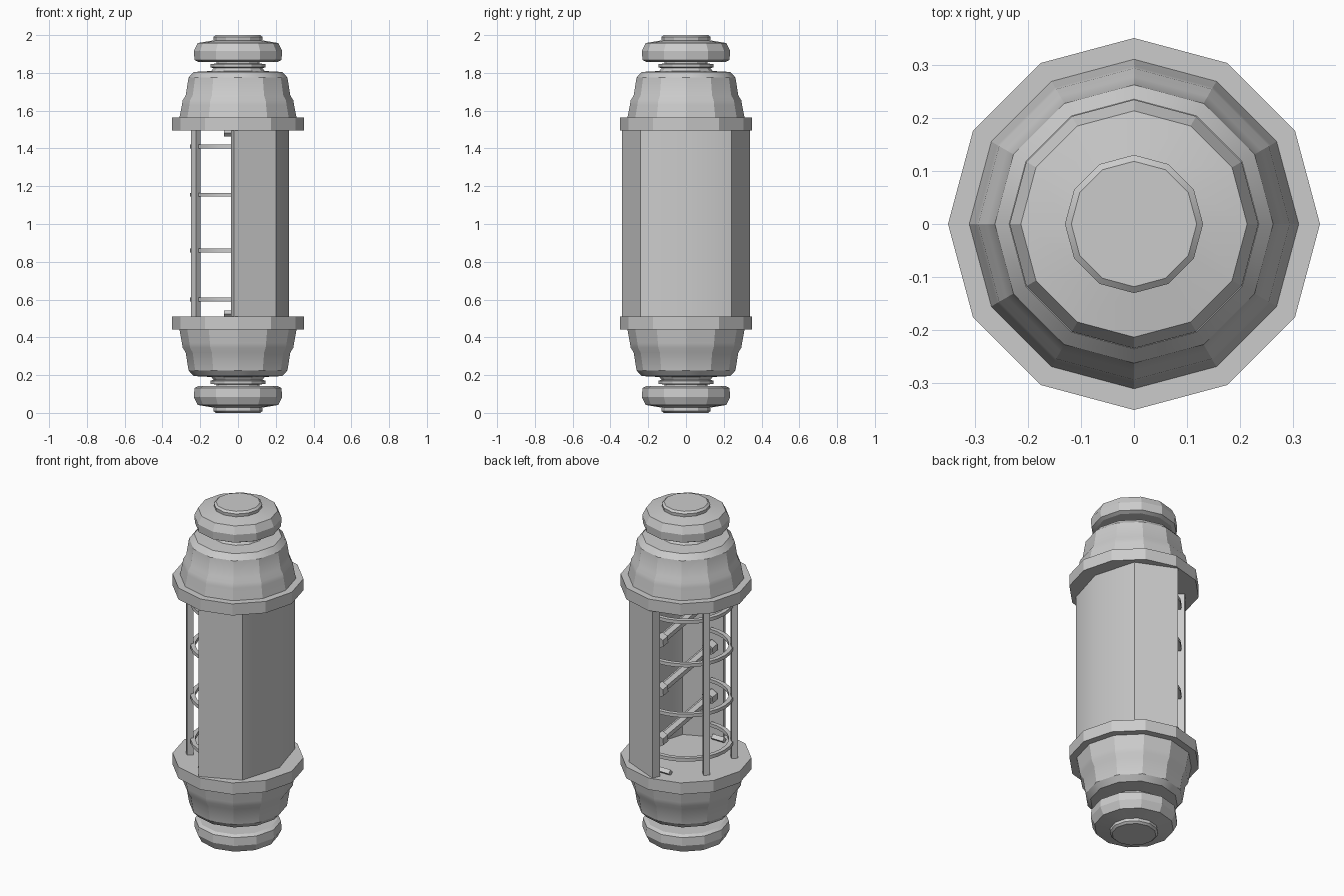
import bpy, bmesh, math
from mathutils import Vector

if "Cube" in bpy.data.objects:
    bpy.data.objects.remove(bpy.data.objects["Cube"])


def finish(bm, name, angle=40):
    bmesh.ops.recalc_face_normals(bm, faces=bm.faces)
    me = bpy.data.meshes.new(name)
    bm.to_mesh(me)
    bm.free()
    ob = bpy.data.objects.new(name, me)
    bpy.context.collection.objects.link(ob)
    bpy.ops.object.select_all(action='DESELECT')
    ob.select_set(True)
    bpy.context.view_layer.objects.active = ob
    bpy.ops.object.shade_smooth_by_angle(angle=math.radians(angle))
    return ob


def lathe(name, profile, sides=12):
    bm = bmesh.new()
    rings = [[bm.verts.new((r * math.cos(2 * math.pi * i / sides),
                            r * math.sin(2 * math.pi * i / sides), z))
              for i in range(sides)] for r, z in profile]
    for a, b in zip(rings, rings[1:]):
        for i in range(sides):
            j = (i + 1) % sides
            bm.faces.new((a[i], a[j], b[j], b[i]))
    bm.faces.new(rings[0])
    bm.faces.new(rings[-1])
    return finish(bm, name, 25)


def band(name, outer, inner, z0, z1):
    """Open strip with thickness: matching outer and inner paths, extruded in z."""
    bm = bmesh.new()
    rows = [[bm.verts.new((*p, z)) for p, z in
             ((o, z0), (o, z1), (i, z1), (i, z0))] for o, i in zip(outer, inner)]
    for a, b in zip(rows, rows[1:]):
        for k in range(4):
            m = (k + 1) % 4
            bm.faces.new((a[k], a[m], b[m], b[k]))
    bm.faces.new(rows[0])
    bm.faces.new(rows[-1])
    return finish(bm, name)


def arc(r, a0, a1, n):
    return [(r * math.cos(math.radians(a0 + (a1 - a0) * i / n)),
             r * math.sin(math.radians(a0 + (a1 - a0) * i / n))) for i in range(n + 1)]


def rod(name, p, q, r, sides=6):
    p, q = Vector(p), Vector(q)
    bm = bmesh.new()
    bmesh.ops.create_cone(bm, cap_ends=True, segments=sides, radius1=r, radius2=r,
                          depth=(q - p).length)
    rot = Vector((0, 0, 1)).rotation_difference(q - p)
    for v in bm.verts:
        v.co = rot @ v.co + (p + q) / 2
    return finish(bm, name)


# Stepped end caps, mirrored about the middle
cap = [(.35, 1.495), (.35, 1.563), (.31, 1.563), (.297, 1.63), (.293, 1.655),
       (.277, 1.68), (.262, 1.775), (.235, 1.805), (.14, 1.81), (.13, 1.825),
       (.145, 1.83), (.145, 1.846), (.115, 1.85), (.115, 1.858), (.21, 1.858),
       (.23, 1.868), (.234, 1.915), (.213, 1.958), (.128, 1.972), (.13, 1.99),
       (.118, 2.0)]
lathe("top_cap", cap)
lathe("bottom_cap", [(r, 2.005 - z if z < 1.6 else 2 - z) for r, z in cap])

# Half-round casing
outer = [(-.02, -.34), (.2, -.242), (.27, 0), (.2, .242), (-.02, .34)]
inner = [(-.038, -.295), (.165, -.205), (.228, 0), (.165, .205), (-.038, .295)]
band("casing", outer, inner, .5, 1.5)

# Cage uprights
for s, side in ((-1, "front"), (1, "back")):
    rod(side + "_upright", (-.223, s * .13, .5), (-.223, s * .13, 1.5), .025, 4)
    # Small clips at the ends of the window
    for z, end in ((.523, "lower"), (1.482, "upper")):
        rod(f"{side}_{end}_clip", (-.075, s * .25, z), (0, s * .25, z), .018, 4)

# Cage hoops
for z in (.6, .86, 1.155, 1.41):
    band("hoop", arc(.253, 88, 272, 14), arc(.228, 88, 272, 14), z - .01, z + .01)

# Cross rods with hexagonal ends
for z in (.73, 1.02, 1.31):
    a, b = Vector((.01, -.26, z + .035)), Vector((0, .26, z - .035))
    rod("cross_rod", a, b, .026)
    rod("rod_end_front", a, a.lerp(b, .09), .038)
    rod("rod_end_back", b, b.lerp(a, .09), .038)
